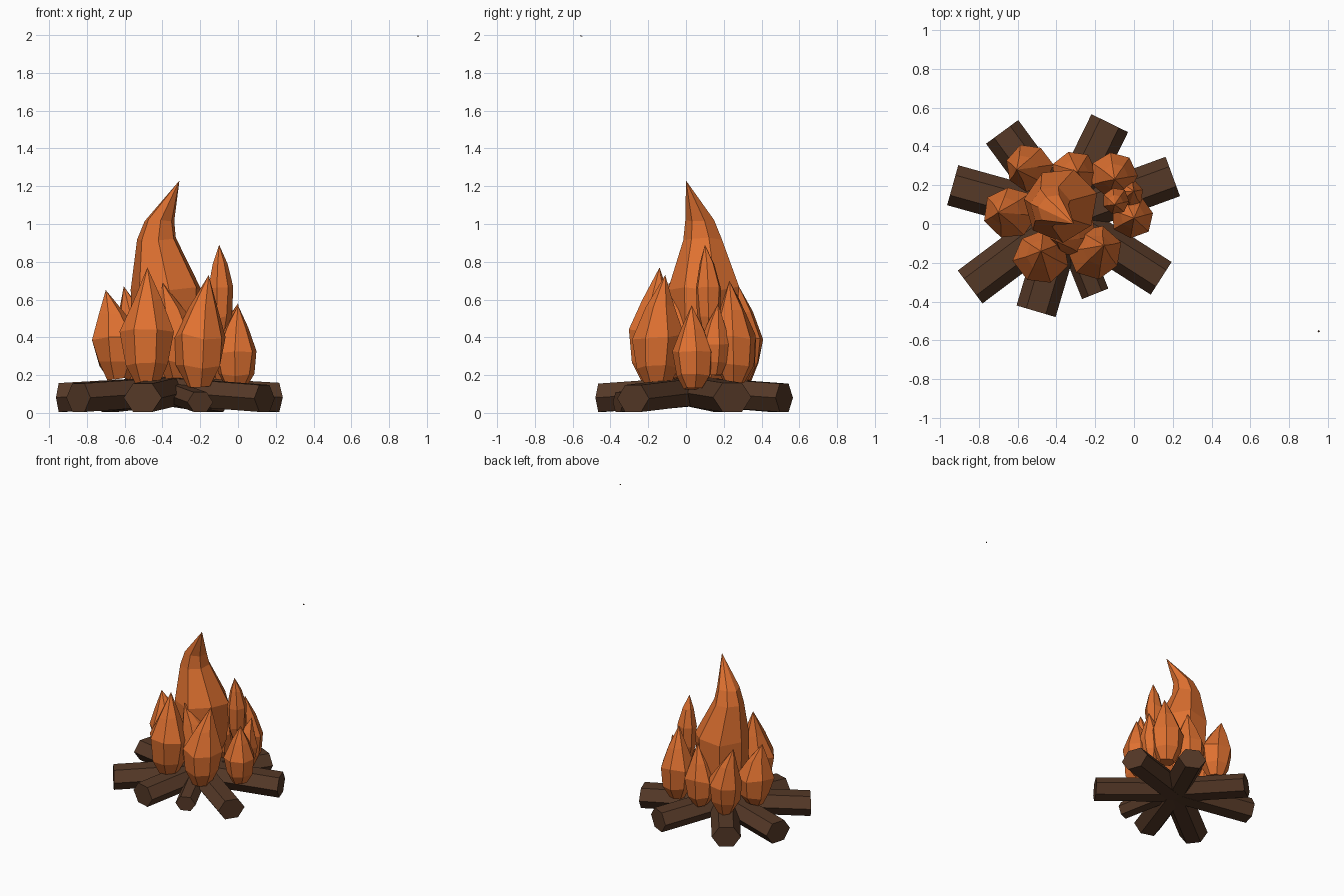
import bpy, bmesh, math, random
from mathutils import Vector

random.seed(4)
if "Cube" in bpy.data.objects:
    bpy.data.objects.remove(bpy.data.objects["Cube"])


def material(name, rgb):
    m = bpy.data.materials.new(name)
    m.use_nodes = True
    m.diffuse_color = (*rgb, 1)
    m.node_tree.nodes["Principled BSDF"].inputs["Base Color"].default_value = (*rgb, 1)
    return m


orange = material("flame orange", (0.74, 0.165, 0.03))
brown = material("log brown", (0.09, 0.04, 0.02))


def loft(name, rings, mat, tip=None):
    """Skin a list of point rings, capping the ends or closing to a tip."""
    bm = bmesh.new()
    loops = [[bm.verts.new(p) for p in ring] for ring in rings]
    n = len(loops[0])
    for a, b in zip(loops, loops[1:]):
        for i in range(n):
            j = (i + 1) % n
            bm.faces.new((a[i], a[j], b[j], b[i]))
    bm.faces.new(loops[0][::-1])
    if tip:
        t = bm.verts.new(tip)
        for i in range(n):
            bm.faces.new((loops[-1][i], loops[-1][(i + 1) % n], t))
    else:
        bm.faces.new(loops[-1])
    bmesh.ops.recalc_face_normals(bm, faces=bm.faces)
    mesh = bpy.data.meshes.new(name)
    bm.to_mesh(mesh)
    bm.free()
    mesh.materials.append(mat)
    ob = bpy.data.objects.new(name, mesh)
    bpy.context.scene.collection.objects.link(ob)
    return ob


def flame_ring(x, y, z, r, phase, sides, jitter=0.06):
    pts = []
    for i in range(sides):
        a = phase + math.tau * i / sides
        k = r * (1 + random.uniform(-jitter, jitter))
        pts.append((x + k * math.cos(a), y + k * math.sin(a),
                    z + r * random.uniform(-jitter, jitter) * 2))
    return pts


# Logs: six-sided, leaning up to a shared centre
hub = Vector((-0.36, 0.04, 0.115))
log_ends = {
    "log_right": (-0.935, 0.2, 0.107), "log_back_right": (-0.68, 0.475, 0.103),
    "log_back": (-0.125, 0.52, 0.105), "log_left": (0.2, 0.245, 0.108),
    "log_front_left": (0.14, -0.28, 0.1), "log_front_small": (-0.2, -0.36, 0.073),
    "log_front": (-0.505, -0.45, 0.105), "log_front_right": (-0.845, -0.325, 0.106),
}
for name, (x, y, r) in log_ends.items():
    height = 0.075 * r / 0.105
    end = Vector((x, y, height + 0.005))
    across = Vector((-(end - hub).y, (end - hub).x, 0)).normalized()
    rings = []
    for c in (hub, end):
        rings.append([c + across * r * math.cos(math.tau * i / 6)
                      + Vector((0, 0, height * math.sin(math.tau * i / 6) / 0.866))
                      for i in range(6)])
    loft(name, rings, brown)

# Small flames: centre x, y, base z, radius, tip x, y, z
flames = {
    "flame_front_right": (-0.48, -0.17, 0.15, 0.142, -0.48, -0.14, 0.77),
    "flame_front_left": (-0.205, -0.15, 0.14, 0.142, -0.155, -0.11, 0.73),
    "flame_right": (-0.635, 0.06, 0.18, 0.135, -0.70, 0.06, 0.65),
    "flame_left": (-0.01, 0.04, 0.13, 0.112, 0.0, 0.03, 0.57),
    "flame_back_left": (-0.1, 0.255, 0.16, 0.122, -0.1, 0.23, 0.70),
    "flame_back_right": (-0.54, 0.29, 0.17, 0.122, -0.605, 0.28, 0.67),
    "flame_back": (-0.31, 0.26, 0.16, 0.12, -0.29, 0.27, 0.63),
    "flame_inner": (-0.32, -0.04, 0.18, 0.13, -0.40, -0.09, 0.69),
    "flame_side_small": (-0.04, 0.15, 0.2, 0.085, 0.0, 0.17, 0.58),
    "flame_thin": (-0.095, 0.12, 0.4, 0.075, -0.1, 0.1, 0.89),
}
# Height share, radius share and lean toward the tip
profile = [(0, 0.45, 0), (0.17, 0.84, 0), (0.45, 1, 0.05), (0.72, 0.56, 0.4)]
for name, (x, y, z, r, tx, ty, tz) in flames.items():
    phase = random.uniform(0, math.tau)
    rings = []
    for level, width, lean in profile:
        if name == "flame_thin":
            level, width = level * 1.15 + 0.02, width * 0.95
        rings.append(flame_ring(x + (tx - x) * lean, y + (ty - y) * lean,
                                z + (tz - z) * min(level, 0.8), r * width, phase, 7))
    loft(name, rings, orange, (tx, ty, tz))

# Tall central flame, bent sideways at the top
spine = [(-0.38, 0.1, 0.16, 0.1), (-0.38, 0.1, 0.36, 0.18), (-0.38, 0.1, 0.66, 0.195),
         (-0.43, 0.09, 0.92, 0.105), (-0.415, 0.075, 1.02, 0.078)]
loft("flame_main", [flame_ring(*s, 0.3, 7, 0.04) for s in spine], orange, (-0.31, 0.0, 1.23))

# Tiny ember drifting high above the fire
loft("ember", [flame_ring(0.953, -0.553, 1.992, 0.007, 0, 4, 0)], brown, (0.953, -0.557, 2.0))
